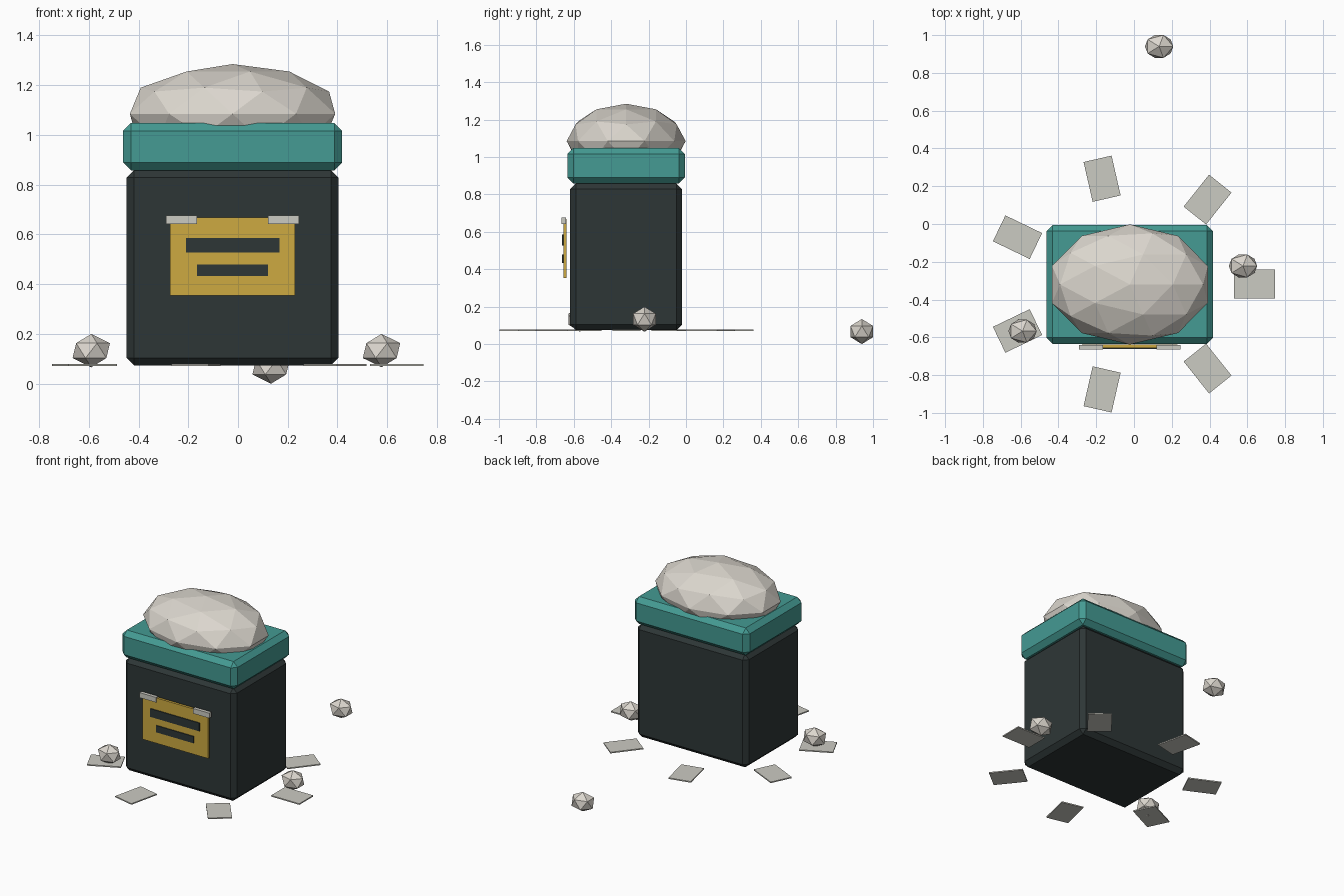
import bpy, bmesh, math
from mathutils import Matrix, Vector

if "Cube" in bpy.data.objects:
    bpy.data.objects.remove(bpy.data.objects["Cube"])


def material(name, rgb):
    m = bpy.data.materials.new(name)
    m.diffuse_color = (*rgb, 1)
    m.use_nodes = True
    m.node_tree.nodes["Principled BSDF"].inputs["Base Color"].default_value = m.diffuse_color
    return m


CHARCOAL = material("charcoal", (0.027, 0.037, 0.037))
TEAL = material("teal", (0.058, 0.325, 0.292))
GOLD = material("gold", (0.61, 0.40, 0.053))
PAPER = material("pale grey", (0.60, 0.595, 0.54))
STONE = material("warm white", (0.71, 0.675, 0.615))


def finish(name, bm, mat):
    me = bpy.data.meshes.new(name)
    bm.to_mesh(me)
    bm.free()
    me.materials.append(mat)
    ob = bpy.data.objects.new(name, me)
    bpy.context.collection.objects.link(ob)
    return ob


def box(name, lo, hi, mat, chamfer=0, turn=0):
    """Box from corner to corner, optionally chamfered and turned about z."""
    lo, hi = Vector(lo), Vector(hi)
    bm = bmesh.new()
    bmesh.ops.create_cube(bm, size=1, matrix=Matrix.Diagonal((*(hi - lo), 1)))
    if chamfer:
        bmesh.ops.bevel(bm, geom=bm.edges[:], offset=chamfer, segments=1,
                        affect='EDGES', profile=0.5)
    place = Matrix.Translation((lo + hi) / 2) @ Matrix.Rotation(turn, 4, 'Z')
    bmesh.ops.transform(bm, matrix=place, verts=bm.verts[:])
    return finish(name, bm, mat)


def faceted_ball(name, centre, radii, level, mat):
    bm = bmesh.new()
    bmesh.ops.create_icosphere(
        bm, subdivisions=level, radius=1,
        matrix=Matrix.Translation(centre) @ Matrix.Diagonal((*radii, 1)))
    return finish(name, bm, mat)


CX, CY = -0.022, -0.32

# Jar body, lid and heaped top
box("jar_body", (CX - 0.426, CY - 0.299, 0.074), (CX + 0.426, CY + 0.299, 0.858),
    CHARCOAL, 0.03)
box("lid", (CX - 0.441, CY - 0.314, 0.858), (CX + 0.441, CY + 0.314, 1.048),
    TEAL, 0.032)
faceted_ball("heaped_top", (CX, CY, 1.085), (0.434, 0.318, 0.2), 2, STONE)

# Front label with two dark bars and two corner clips
box("label", (CX - 0.252, -0.656, 0.354), (CX + 0.252, -0.638, 0.668), GOLD)
for i, (half, z0, z1) in enumerate([(0.188, 0.528, 0.585), (0.143, 0.433, 0.48)]):
    box(f"label_bar_{i + 1}", (CX - half, -0.662, z0), (CX + half, -0.655, z1), CHARCOAL)
for side, s in (("left", -1), ("right", 1)):
    x = CX + s * 0.205
    box(f"label_clip_{side}", (x - 0.063, -0.665, 0.641), (x + 0.063, -0.641, 0.676), PAPER)

# Ring of seven flat sheets around the jar
for i in range(7):
    a = math.tau * i / 7
    x, y = CX + 0.66 * math.cos(a), -0.318 + 0.572 * math.sin(a)
    box(f"sheet_{i + 1}", (x - 0.108, y - 0.076, 0.071), (x + 0.108, y + 0.076, 0.079),
        PAPER, turn=a)

# Loose pebbles
for i, c in enumerate([(-0.59, -0.567, 0.133), (0.577, -0.222, 0.133), (0.133, 0.94, 0.067)]):
    faceted_ball(f"pebble_{i + 1}", c, (0.084, 0.071, 0.067), 1, STONE)
